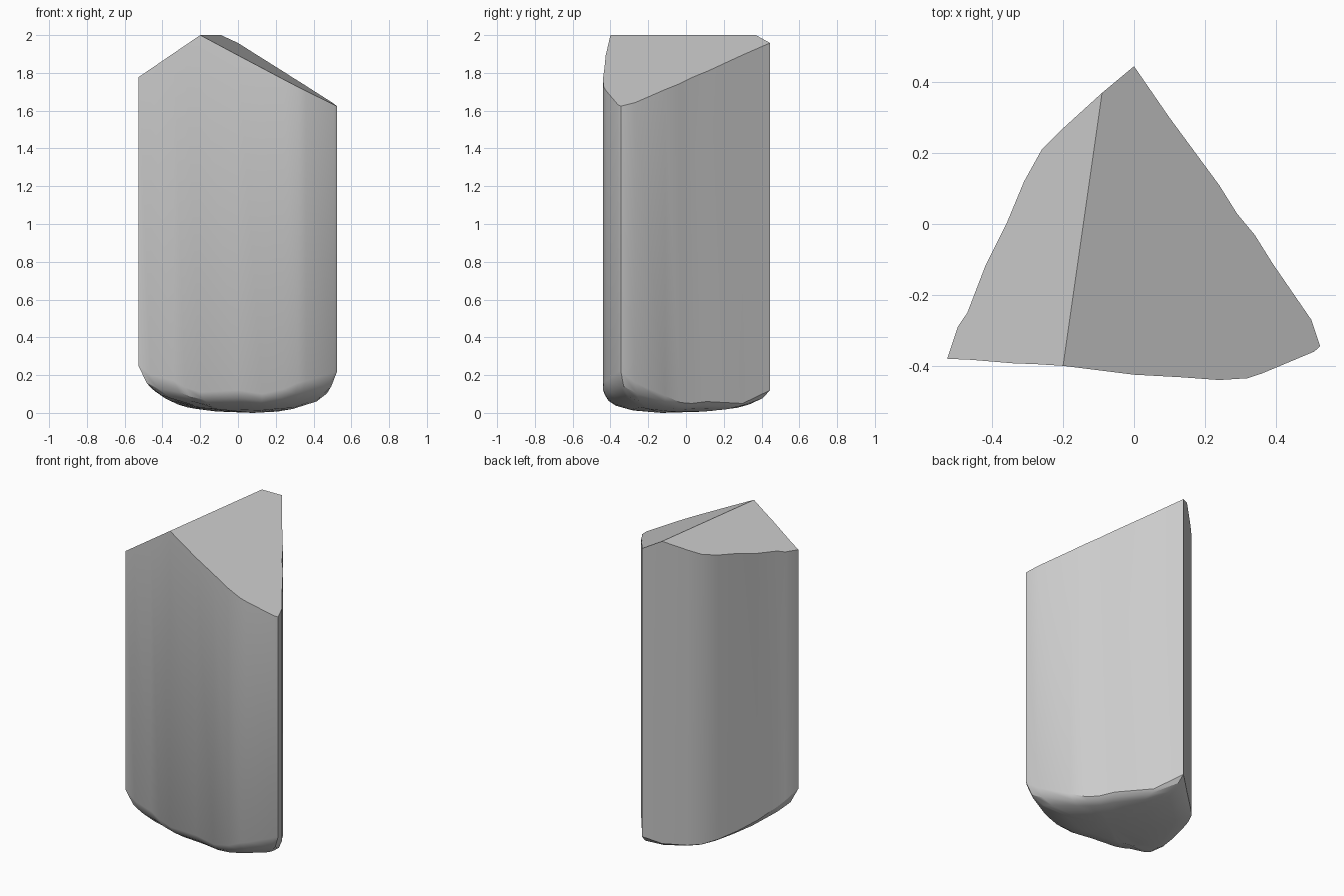
import bpy, bmesh

if "Cube" in bpy.data.objects:
    bpy.data.objects.remove(bpy.data.objects["Cube"])

# Crystal outline seen from above, counter-clockwise: (x, y, height of lower rim)
OUTLINE = [
    (0.00, 0.445, .12), (-.09, .37, .07), (-.20, .27, .05), (-.26, .21, .05),
    (-.31, .12, .06), (-.36, 0, .08), (-.42, -.12, .12), (-.47, -.25, .17),
    (-.497, -.29, .20), (-.527, -.38, .25), (-.46, -.383, .20), (-.34, -.393, .17),
    (-.28, -.395, .135), (-.20, -.40, .11), (0, -.425, .12), (.13, -.432, .10),
    (.24, -.44, .125), (.32, -.435, .16), (.36, -.422, .17), (.508, -.36, .215),
    (.525, -.345, .22), (.50, -.27, .16), (.39, -.11, .09), (.34, -.03, .055),
    (.29, .03, .05), (.24, .11, .06), (.10, .30, .05),
]
RIDGE = (1, 13)          # outline points joined by the level top ridge
CENTRE = (.08, -.13)     # lowest point of the base


def roof_height(x, y):
    d = x - (-.2 + .143 * (y + .4))
    return 2 - (.525 * d if d > 0 else -.676 * d)


bm = bmesh.new()
n = len(OUTLINE)


def ring(points):
    return [bm.verts.new(p) for p in points]


def bridge(upper, lower):
    for i in range(n):
        j = (i + 1) % n
        bm.faces.new((upper[i], lower[i], lower[j], upper[j]))


# Prism walls
top = ring((x, y, roof_height(x, y)) for x, y, z in OUTLINE)
rim = ring((x, y, z) for x, y, z in OUTLINE)
bridge(top, rim)

# Two sloping roof facets
a, b = RIDGE
bm.faces.new(top[a:b + 1])
bm.faces.new(top[b:] + top[:a + 1])

# Rounded, tapering base
upper = rim
for scale, drop in ((.93, .64), (.80, .38), (.5, .13)):
    lower = ring((CENTRE[0] + (x - CENTRE[0]) * scale,
                  CENTRE[1] + (y - CENTRE[1]) * scale, z * drop)
                 for x, y, z in OUTLINE)
    bridge(upper, lower)
    upper = lower
tip = bm.verts.new((*CENTRE, 0))
for i in range(n):
    bm.faces.new((upper[i], tip, upper[(i + 1) % n]))

bmesh.ops.recalc_face_normals(bm, faces=bm.faces)
mesh = bpy.data.meshes.new("crystal")
bm.to_mesh(mesh)
bm.free()
crystal = bpy.data.objects.new("crystal", mesh)
bpy.context.collection.objects.link(crystal)

# Smooth walls with crisp facet edges
bpy.context.view_layer.objects.active = crystal
crystal.select_set(True)
bpy.ops.object.shade_smooth_by_angle(angle=.5)
